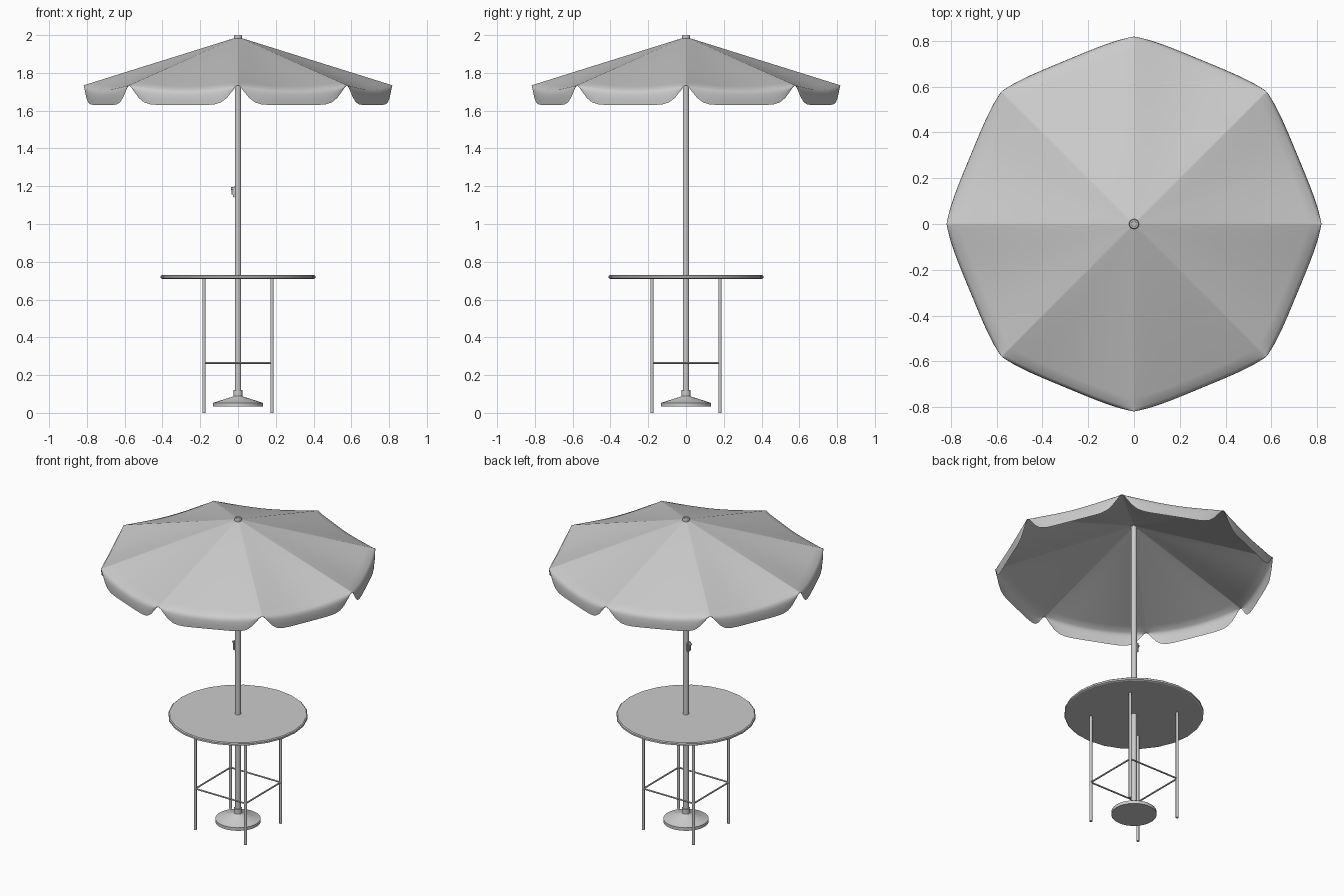
import bpy, bmesh, math
from mathutils import Vector

if "Cube" in bpy.data.objects:
    bpy.data.objects.remove(bpy.data.objects["Cube"])


def finish(name, bm, angle=30):
    bmesh.ops.recalc_face_normals(bm, faces=bm.faces)
    me = bpy.data.meshes.new(name)
    bm.to_mesh(me)
    bm.free()
    ob = bpy.data.objects.new(name, me)
    bpy.context.collection.objects.link(ob)
    bpy.ops.object.select_all(action='DESELECT')
    ob.select_set(True)
    bpy.context.view_layer.objects.active = ob
    bpy.ops.object.shade_smooth_by_angle(angle=math.radians(angle))
    return ob


def lathe(name, profile, sides, angle=30):
    """Revolve (radius, z) points about the z axis and close both ends."""
    bm = bmesh.new()
    rings = [[bm.verts.new((r * math.cos(2 * math.pi * i / sides),
                            r * math.sin(2 * math.pi * i / sides), z))
              for i in range(sides)] for r, z in profile]
    for a, b in zip(rings, rings[1:]):
        for i in range(sides):
            j = (i + 1) % sides
            bm.faces.new((a[i], a[j], b[j], b[i]))
    bm.faces.new(rings[0])
    bm.faces.new(rings[-1])
    return finish(name, bm, angle)


def rod(name, p, q, r, sides=12):
    p, q = Vector(p), Vector(q)
    ob = lathe(name, [(r, 0), (r, (q - p).length)], sides, 35)
    ob.rotation_euler = (q - p).to_track_quat('Z', 'Y').to_euler()
    ob.location = p
    return ob


# canopy: eight sagging panels, each with a scalloped valance
def canopy(panels=8, cols=20, R=0.815, apex=1.99, corner=1.735):
    bm = bmesh.new()
    half = math.pi / panels
    columns = []
    for p in range(panels):
        for c in range(cols):
            u = math.sin(math.pi / 2 * (2 * c / cols - 1))
            across = R * math.sin(half) * u
            out = R * math.cos(half) + 0.018 * (1 - u ** 4)
            a = (2 * p + 1) * half
            x = out * math.cos(a) - across * math.sin(a)
            y = out * math.sin(a) + across * math.cos(a)
            sag = 0.028 * (1 - u * u)
            d = 1 - abs(u)
            bottom = corner - 0.002 - 0.103 * (1 - math.exp(-(d / 0.19) ** 1.6))
            col = []
            for s in (0.02, 0.2, 0.4, 0.6, 0.8, 0.93, 0.985):
                col.append(bm.verts.new((x * s, y * s,
                           apex + (corner - apex) * s - sag * s ** 2)))
            for v, k in ((0.1, 0.998), (0.3, 1.003), (0.65, 1.004), (1, 1.001)):
                z = (corner - sag) * (1 - v) + bottom * v
                col.append(bm.verts.new((x * k, y * k, z)))
            columns.append(col)
    for a, b in zip(columns, columns[1:] + columns[:1]):
        for i in range(len(a) - 1):
            bm.faces.new((a[i], a[i + 1], b[i + 1], b[i]))
    return finish("canopy", bm, 100)


canopy()

# pole and finial
lathe("pole", [(0.017, 0.04), (0.017, 1.99)], 20)
lathe("finial", [(0.022, 1.982), (0.022, 1.995), (0.019, 2.0), (0.012, 2.0),
                 (0.011, 1.997)], 20)

# weighted base with collar
lathe("base", [(0.133, 0.033), (0.133, 0.053), (0.028, 0.086),
               (0.024, 0.09), (0.024, 0.12)], 32)

# table top
lathe("table_top", [(0.402, 0.71), (0.41, 0.714), (0.41, 0.725),
                    (0.404, 0.73)], 24, 20)

# legs and the stretchers joining them
L = 0.18
feet = [(L, L), (-L, L), (-L, -L), (L, -L)]
for i, (x, y) in enumerate(feet):
    rod(f"leg_{i + 1}", (x, y, 0), (x, y, 0.712), 0.009)
    nx, ny = feet[(i + 1) % 4]
    rod(f"stretcher_{i + 1}", (x, y, 0.265), (nx, ny, 0.265), 0.005, 8)

# crank on the left of the pole: housing, arm and knob
bm = bmesh.new()
bmesh.ops.create_cube(bm, size=1)
bmesh.ops.scale(bm, vec=(0.014, 0.032, 0.062), verts=bm.verts)
bmesh.ops.translate(bm, vec=(-0.02, 0, 1.17), verts=bm.verts)
bmesh.ops.bevel(bm, geom=bm.edges[:], offset=0.005, segments=2, affect='EDGES')
finish("crank_housing", bm)
rod("crank_arm", (-0.029, 0, 1.155), (-0.029, 0, 1.192), 0.005)
rod("crank_knob", (-0.025, 0, 1.188), (-0.038, 0, 1.188), 0.007)
